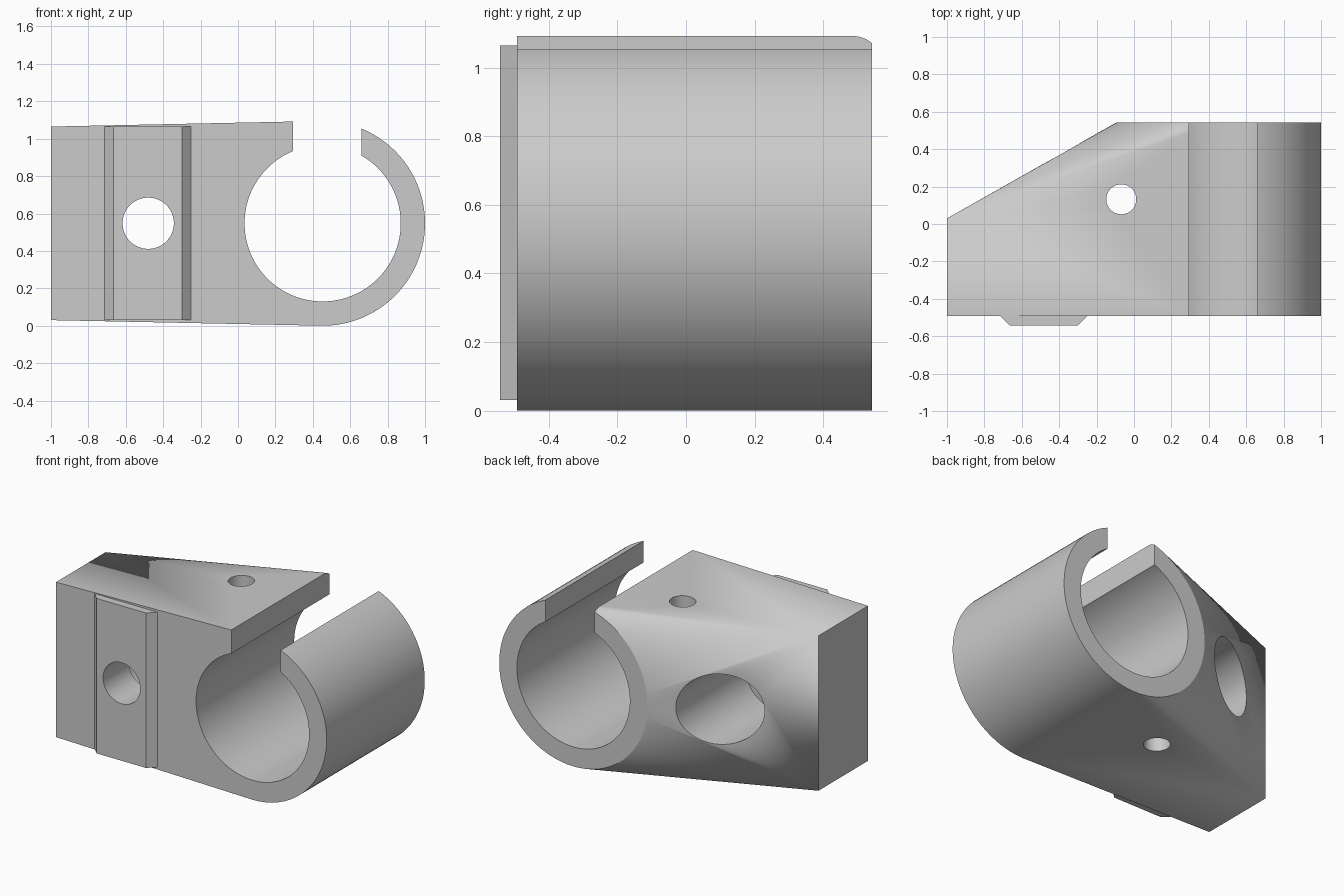
import bpy, bmesh, math
from mathutils import Matrix, Vector

cube = bpy.data.objects.get("Cube")
if cube:
    bpy.data.objects.remove(cube, do_unlink=True)

FRONT, BACK = -0.4925, 0.5425
RING_X, RING_Z, RING_R, BORE_R = 0.4525, 0.5475, 0.5475, 0.4175

grey = bpy.data.materials.new("plain grey")
grey.use_nodes = True
grey.diffuse_color = (0.6, 0.6, 0.6, 1)
grey.node_tree.nodes["Principled BSDF"].inputs["Base Color"].default_value = (0.6, 0.6, 0.6, 1)


def finish(name, bm):
    bmesh.ops.recalc_face_normals(bm, faces=bm.faces)
    mesh = bpy.data.meshes.new(name)
    bm.to_mesh(mesh)
    bm.free()
    mesh.materials.append(grey)
    obj = bpy.data.objects.new(name, mesh)
    bpy.context.collection.objects.link(obj)
    return obj


def rod(name, radius, start, end, segments=96):
    """Cylinder between two points."""
    a, b = Vector(start), Vector(end)
    turn = (b - a).to_track_quat('Z', 'Y').to_matrix().to_4x4()
    bm = bmesh.new()
    bmesh.ops.create_cone(bm, cap_ends=True, segments=segments, radius1=radius,
                          radius2=radius, depth=(b - a).length,
                          matrix=Matrix.Translation((a + b) / 2) @ turn)
    return finish(name, bm)


def cut(obj, cutters):
    bpy.context.view_layer.objects.active = obj
    for c in cutters:
        mod = obj.modifiers.new("cut", 'BOOLEAN')
        mod.operation, mod.solver, mod.object = 'DIFFERENCE', 'EXACT', c
        bpy.ops.object.modifier_apply(modifier=mod.name)


# Clamp body: hull stretched from the end plate to the round ring
bm = bmesh.new()
for y in (FRONT, BACK):
    for i in range(128):
        t = 2 * math.pi * i / 128
        bm.verts.new((RING_X + RING_R * math.cos(t), y, RING_Z + RING_R * math.sin(t)))
for y in (FRONT, 0.03):
    for z in (0.03, 1.065):
        bm.verts.new((-1, y, z))
hull = bmesh.ops.convex_hull(bm, input=bm.verts)
spare = [v for v in set(hull["geom_interior"] + hull["geom_unused"])
         if isinstance(v, bmesh.types.BMVert)]
bmesh.ops.delete(bm, geom=spare, context='VERTS')
bmesh.ops.dissolve_limit(bm, angle_limit=math.radians(0.1), verts=bm.verts, edges=bm.edges)
body = finish("clamp_body", bm)

# Locating rib with bevelled sides on the front
bm = bmesh.new()
outline = [(-0.735, FRONT + 0.02), (-0.715, FRONT), (-0.665, -0.5425),
           (-0.3, -0.5425), (-0.25, FRONT), (-0.23, FRONT + 0.02)]
outline[0], outline[-1] = (-0.715, FRONT + 0.02), (-0.25, FRONT + 0.02)
face = bm.faces.new([bm.verts.new((x, y, 0.03)) for x, y in outline])
up = bmesh.ops.extrude_face_region(bm, geom=[face])["geom"]
bmesh.ops.translate(bm, vec=(0, 0, 1.035),
                    verts=[v for v in up if isinstance(v, bmesh.types.BMVert)])
rib = finish("front_rib", bm)

# Cutters: ring bore, top slot, bolt hole with counterbore, pin hole
bore = rod("bore_cutter", BORE_R, (RING_X, -1, RING_Z), (RING_X, 1, RING_Z), 128)
bolt = rod("bolt_cutter", 0.137, (-0.48, -1, 0.548), (-0.48, 1, 0.548))
counterbore = rod("counterbore_cutter", 0.235, (-0.48, -0.27, 0.548), (-0.48, 1, 0.548))
pin = rod("pin_cutter", 0.08, (-0.068, 0.132, -0.5), (-0.068, 0.132, 1.5), 64)
bm = bmesh.new()
bmesh.ops.create_cube(bm, size=1, matrix=Matrix.Translation((0.4775, 0, 1.05))
                      @ Matrix.Diagonal((0.365, 2, 0.6, 1)))
slot = finish("slot_cutter", bm)

cut(body, [bore, slot, bolt, counterbore, pin])
cut(rib, [bolt])
for c in (bore, slot, bolt, counterbore, pin):
    bpy.data.objects.remove(c, do_unlink=True)

# Smooth the round surfaces, keep machined edges crisp
for obj in (body, rib):
    bpy.ops.object.select_all(action='DESELECT')
    obj.select_set(True)
    bpy.context.view_layer.objects.active = obj
    bpy.ops.object.shade_smooth_by_angle(angle=math.radians(25))
